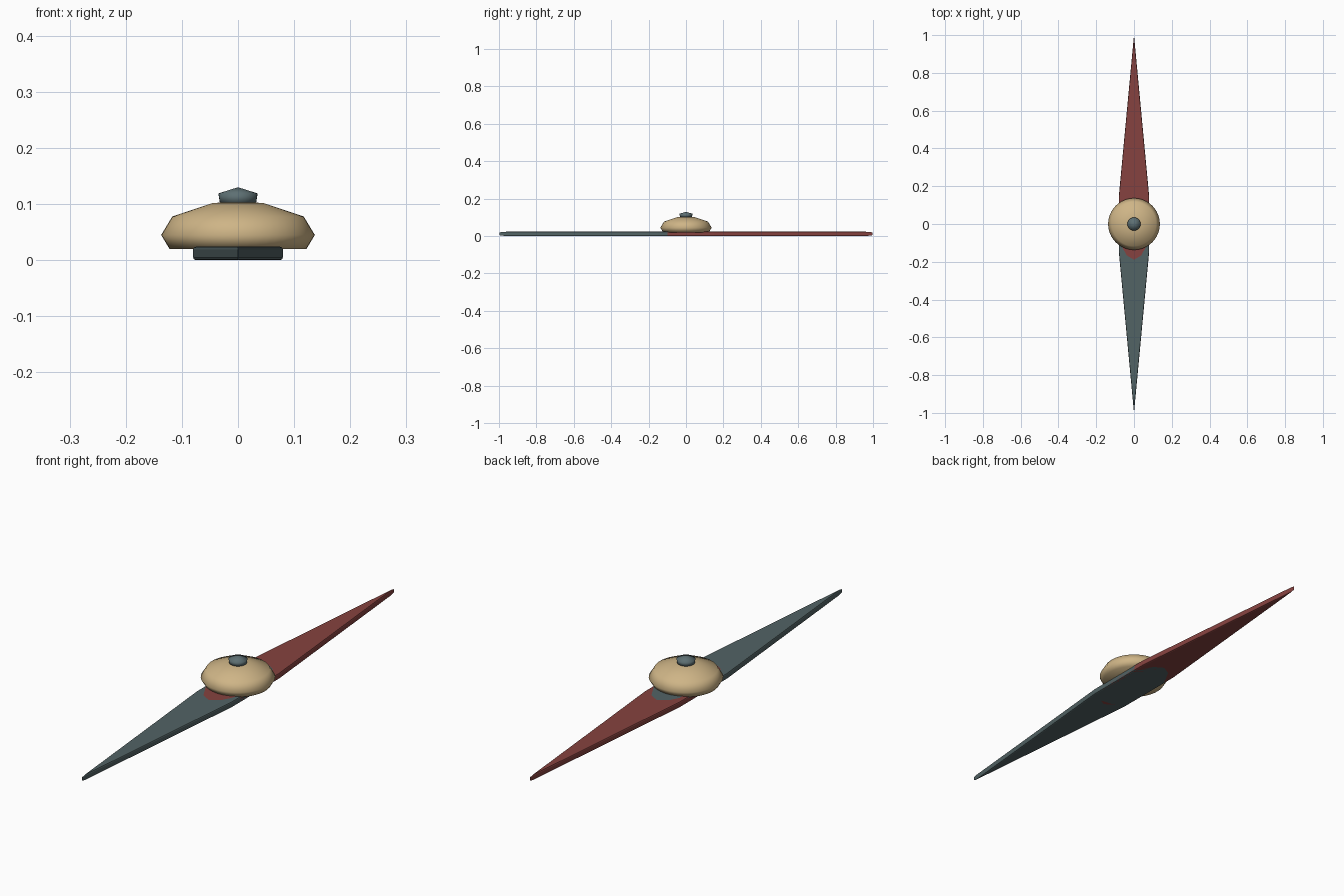
import bpy, bmesh, math

if "Cube" in bpy.data.objects:
    bpy.data.objects.remove(bpy.data.objects["Cube"])


def finish(bm, name, color, smooth):
    bmesh.ops.recalc_face_normals(bm, faces=bm.faces)
    mesh = bpy.data.meshes.new(name)
    bm.to_mesh(mesh)
    bm.free()
    mat = bpy.data.materials.new(name + "_paint")
    mat.diffuse_color = (*color, 1)
    mat.use_nodes = True
    mat.node_tree.nodes["Principled BSDF"].inputs["Base Color"].default_value = mat.diffuse_color
    mesh.materials.append(mat)
    for p in mesh.polygons:
        p.use_smooth = smooth
    obj = bpy.data.objects.new(name, mesh)
    bpy.context.collection.objects.link(obj)
    return obj


def lathe(name, profile, color, sides=48):
    """Spin an (r, z) profile around z; the ends lie on the axis."""
    bm = bmesh.new()
    verts = [bm.verts.new((r, 0, z)) for r, z in profile]
    edges = [bm.edges.new(pair) for pair in zip(verts, verts[1:])]
    bmesh.ops.spin(bm, geom=verts + edges, cent=(0, 0, 0), axis=(0, 0, 1),
                   angle=math.tau, steps=sides)
    bmesh.ops.remove_doubles(bm, verts=bm.verts, dist=1e-5)
    return finish(bm, name, color, True)


def needle_half(name, direction, color):
    """Flat pointed blade whose blunt root overlaps the other half."""
    side = [(0.08, 0.15), (0.08, -0.10), (0.042, -0.17)]
    outline = [(0, 1.0)] + side + [(0, -0.195)] + [(-x, y) for x, y in reversed(side)]
    bm = bmesh.new()
    face = bm.faces.new([bm.verts.new((x * direction, y * direction, 0))
                         for x, y in outline])
    top = bmesh.ops.extrude_face_region(bm, geom=[face])["geom"]
    bmesh.ops.translate(bm, vec=(0, 0, 0.024),
                        verts=[v for v in top if isinstance(v, bmesh.types.BMVert)])
    obj = finish(bm, name, color, False)
    # Softened rims
    bev = obj.modifiers.new("rim", 'BEVEL')
    bev.width = 0.005
    bev.segments = 2
    bev.limit_method = 'ANGLE'
    bev.angle_limit = math.radians(60)
    return obj


# Two-coloured needle
needle_half("north_needle", 1, (0.24, 0.055, 0.05))
needle_half("south_needle", -1, (0.085, 0.125, 0.13))

# Domed pivot cap
lathe("pivot_cap", [(0, 0.02), (0.122, 0.02), (0.137, 0.045), (0.117, 0.078),
                    (0.045, 0.102), (0, 0.104)], (0.62, 0.46, 0.24))

# Small knob on the cap
lathe("pivot_knob", [(0, 0.10), (0.032, 0.10), (0.035, 0.119), (0, 0.13)],
      (0.11, 0.16, 0.17), 32)
